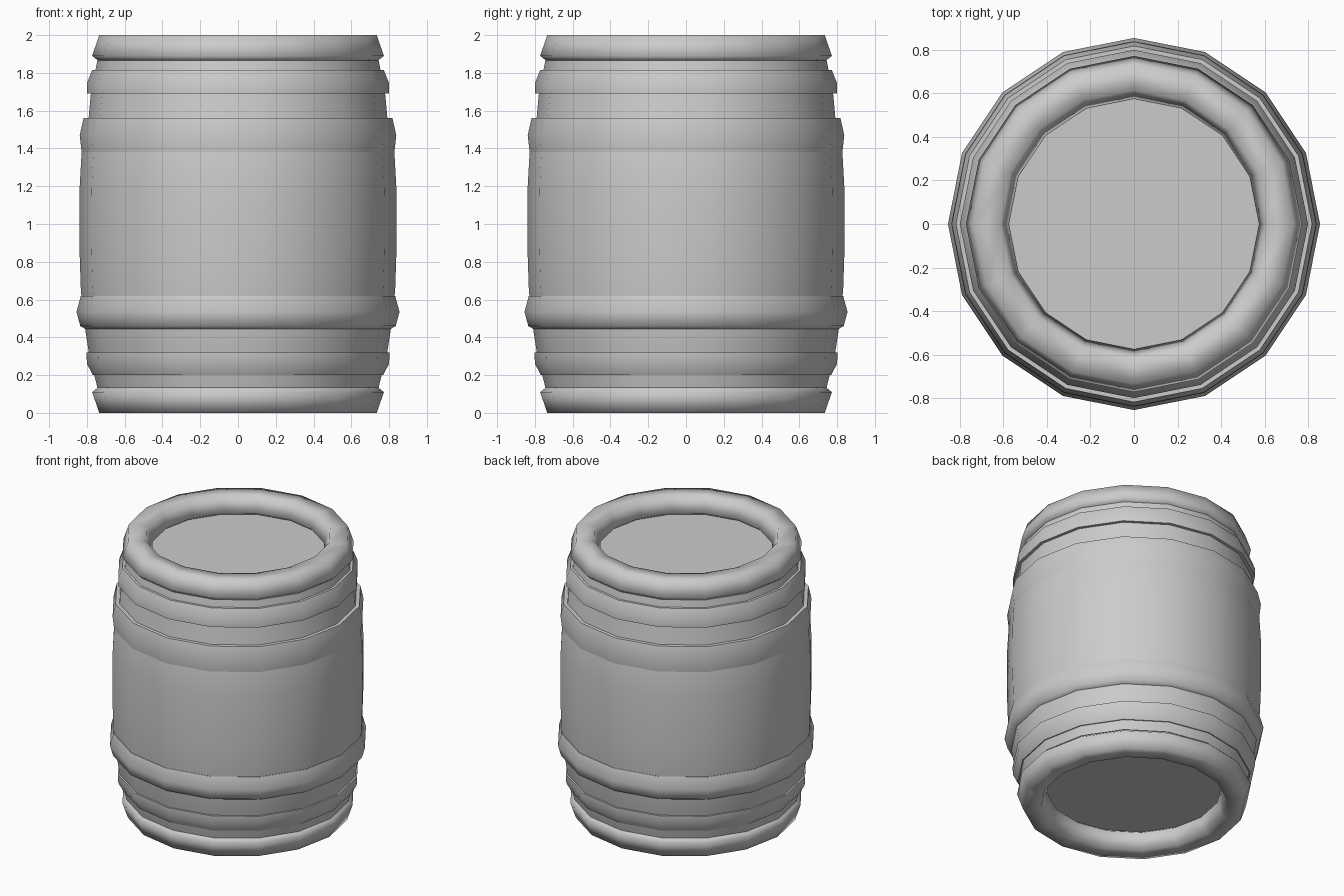
import bpy, bmesh, math

if "Cube" in bpy.data.objects:
    bpy.data.objects.remove(bpy.data.objects["Cube"])

SIDES = 16


def lathe(name, profile, closed=False, angle=60):
    """Spin an (r, z) profile listed bottom to top on the outside."""
    bm = bmesh.new()
    rings = []
    for r, z in profile:
        rings.append([bm.verts.new((r * math.cos(2 * math.pi * i / SIDES),
                                    r * math.sin(2 * math.pi * i / SIDES), z))
                      for i in range(SIDES)])
    pairs = list(zip(rings, rings[1:]))
    if closed:
        pairs.append((rings[-1], rings[0]))
    else:
        bm.faces.new(rings[0])
        bm.faces.new(rings[-1])
    for a, b in pairs:
        for i in range(SIDES):
            j = (i + 1) % SIDES
            bm.faces.new((a[i], a[j], b[j], b[i]))
    bmesh.ops.recalc_face_normals(bm, faces=bm.faces)
    mesh = bpy.data.meshes.new(name)
    bm.to_mesh(mesh)
    bm.free()
    obj = bpy.data.objects.new(name, mesh)
    bpy.context.collection.objects.link(obj)
    bpy.ops.object.select_all(action='DESELECT')
    obj.select_set(True)
    bpy.context.view_layer.objects.active = obj
    bpy.ops.object.shade_smooth_by_angle(angle=math.radians(angle))
    return obj


# Bulging body, its flat ends forming the recessed heads
lathe("barrel_body", [(0.745, 0.135), (0.79, 0.32), (0.81, 0.45), (0.832, 0.65),
                      (0.838, 0.83), (0.84, 1.0), (0.838, 1.2), (0.828, 1.38),
                      (0.79, 1.57), (0.78, 1.68), (0.745, 1.865)])

# Rounded end rims, six-sided in section
for name, base, s in (("bottom_rim", 0.0, 1), ("top_rim", 2.0, -1)):
    section = [(0.735, 0.0), (0.772, 0.11), (0.735, 0.14),
               (0.615, 0.14), (0.575, 0.11), (0.615, 0.0)]
    lathe(name, [(r, base + s * z) for r, z in section], closed=True, angle=80)

# Hoops: outer profile, closed off inside the body
hoops = {
    "lower_small_hoop": [(0.768, 0.20), (0.80, 0.26), (0.802, 0.32)],
    "lower_large_hoop": [(0.80, 0.44), (0.835, 0.46), (0.855, 0.535), (0.832, 0.62)],
    "upper_large_hoop": [(0.828, 1.38), (0.838, 1.47), (0.818, 1.56)],
    "upper_small_hoop": [(0.80, 1.69), (0.80, 1.745), (0.772, 1.815)],
}
for name, prof in hoops.items():
    inner = [(0.72, prof[-1][1]), (0.72, prof[0][1])]
    lathe(name, prof + inner, closed=True)
